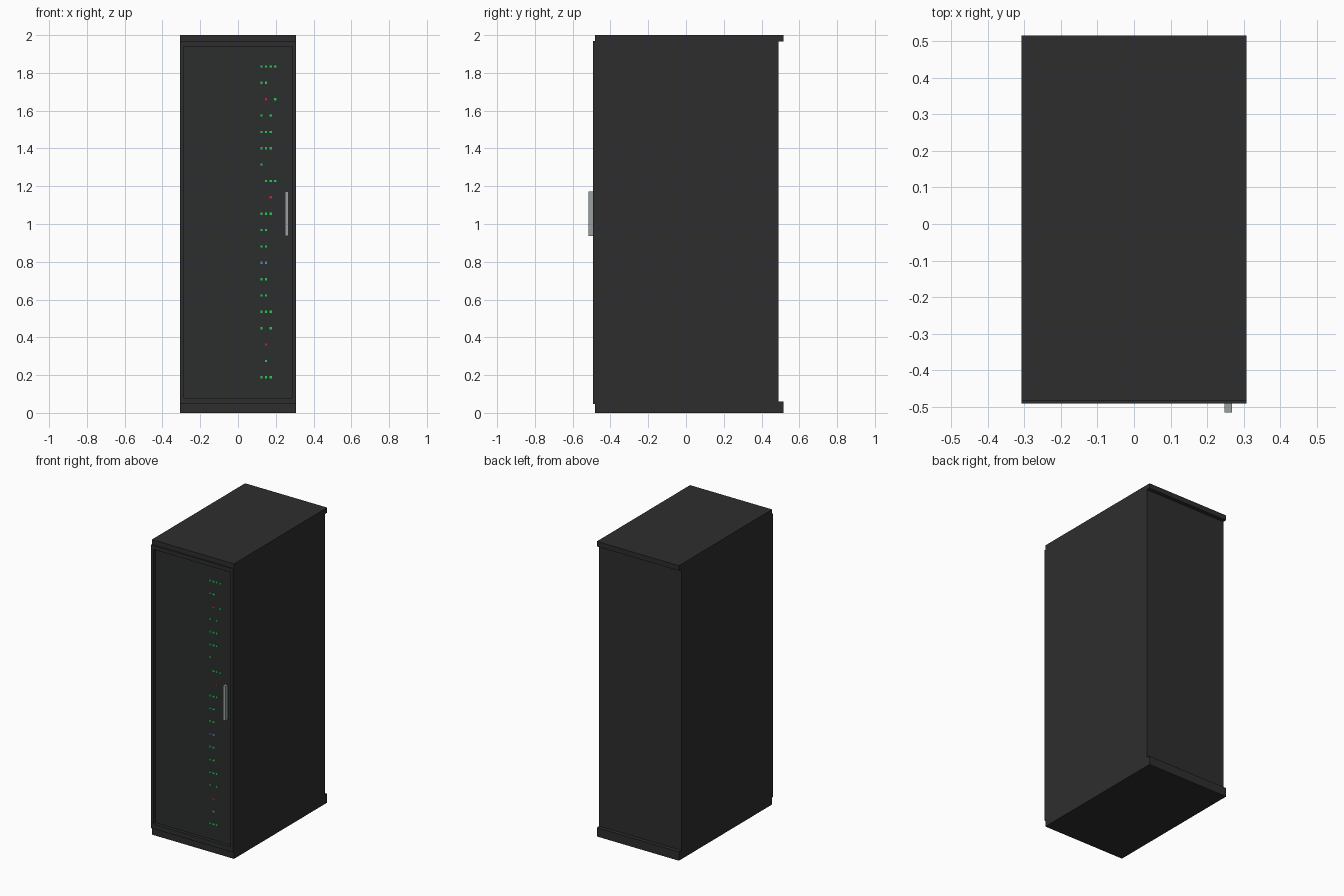
import bpy, bmesh

if "Cube" in bpy.data.objects:
    bpy.data.objects.remove(bpy.data.objects["Cube"])


def material(name, rgb):
    m = bpy.data.materials.new(name)
    m.diffuse_color = (*rgb, 1)
    m.use_nodes = True
    m.node_tree.nodes["Principled BSDF"].inputs["Base Color"].default_value = m.diffuse_color
    return m


CABINET = material("charcoal cabinet", (0.027, 0.027, 0.027))
GLASS = material("dark door panel", (0.025, 0.026, 0.027))
METAL = material("handle metal", (0.33, 0.36, 0.37))
LIGHTS = {"G": material("green light", (0.02, 0.60, 0.10)),
          "R": material("red light", (0.55, 0.02, 0.03)),
          "B": material("blue light", (0.15, 0.25, 0.70))}


def add_box(bm, lo, hi):
    verts = bmesh.ops.create_cube(bm, size=1)["verts"]
    for v in verts:
        for i in range(3):
            v.co[i] = lo[i] if v.co[i] < 0 else hi[i]


def boxes(name, mat, *extents):
    bm = bmesh.new()
    for lo, hi in extents:
        add_box(bm, lo, hi)
    mesh = bpy.data.meshes.new(name)
    bm.to_mesh(mesh)
    bm.free()
    mesh.materials.append(mat)
    ob = bpy.data.objects.new(name, mesh)
    bpy.context.collection.objects.link(ob)
    return ob


W = 0.308
# Plinth, body and top cap; plinth and cap overhang at the back
boxes("plinth", CABINET, ((-W, -0.483, 0), (W, 0.516, 0.06)))
boxes("cabinet_body", CABINET, ((-W, -0.465, 0.06), (W, 0.49, 1.966)))
boxes("top_cap", CABINET, ((-W, -0.483, 1.966), (W, 0.516, 2.0)))

# Door: frame cut back to a recessed panel
door = boxes("door", CABINET, ((-W, -0.492, 0.047), (W, -0.465, 1.968)))
door.data.materials.append(GLASS)
bm = bmesh.new()
bm.from_mesh(door.data)
bm.normal_update()
front = next(f for f in bm.faces if f.normal.y < -0.9)
bmesh.ops.inset_region(bm, faces=[front], thickness=0.026)
for v in front.verts:
    v.co.z = 0.08 if v.co.z < 1 else 1.941
recess = bmesh.ops.extrude_discrete_faces(bm, faces=[front])["faces"][0]
recess.material_index = 1
for v in recess.verts:
    v.co.y = -0.47
bm.to_mesh(door.data)
bm.free()

# Handle
boxes("door_handle", METAL, ((0.248, -0.516, 0.937), (0.268, -0.491, 1.172)))

# Status lights: twenty rows of up to four small plates, top to bottom
ROWS = ["GGGG", "GG", ".R.G", "G.G", "GGG", "GGG", "G", ".GGG", "..R", "GGG",
        "GG", "GG", "BB", "GG", "GG", "GGG", "G.G", ".R", ".G", "GGG"]
for code, mat in LIGHTS.items():
    plates = []
    for r, row in enumerate(ROWS):
        for c, light in enumerate(row):
            if light == code:
                x, z = 0.124 + 0.0245 * c, 1.834 - 0.0866 * r
                plates.append(((x - 0.006, -0.474, z - 0.006),
                               (x + 0.006, -0.469, z + 0.006)))
    boxes(mat.name.replace(" ", "_") + "s", mat, *plates)
